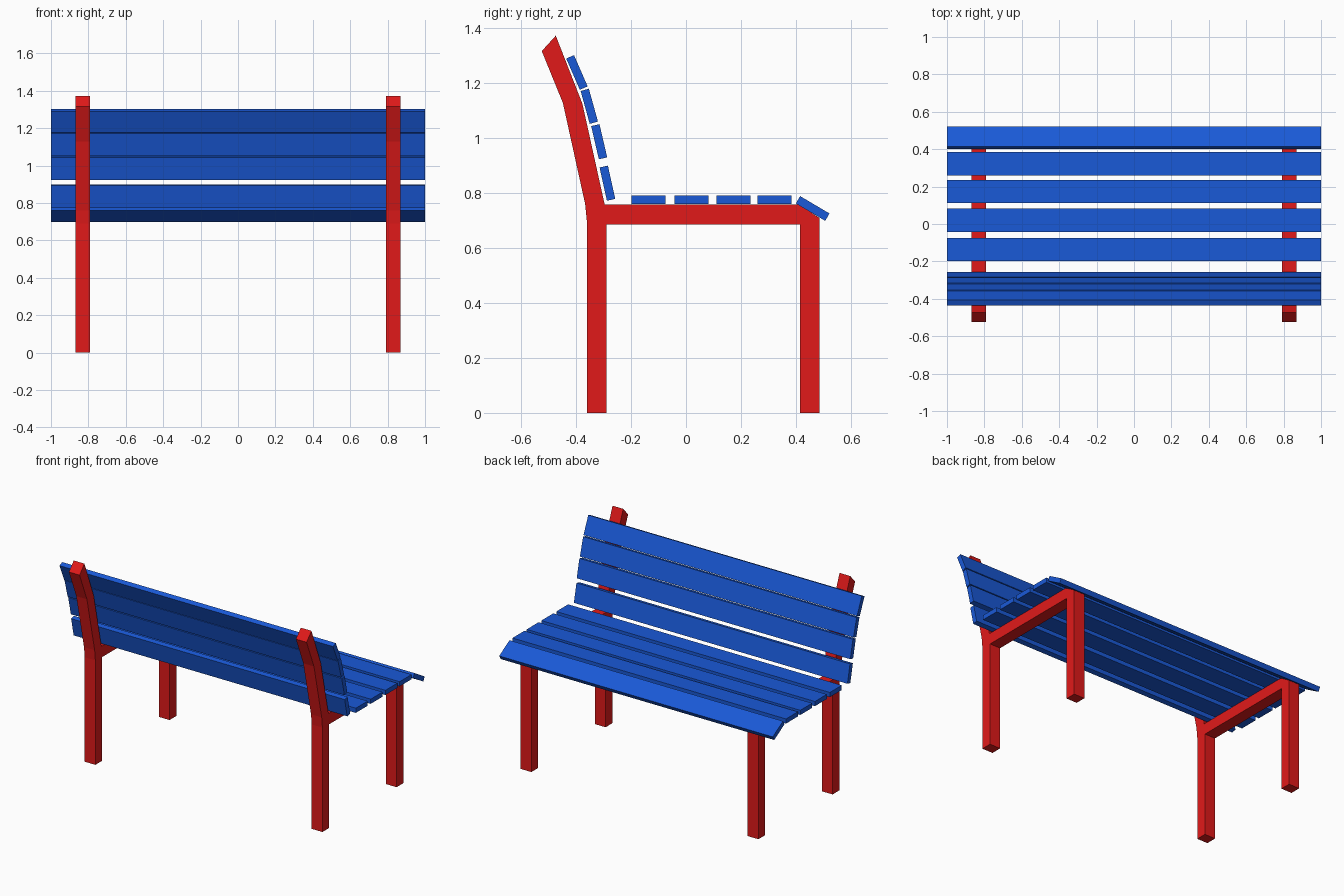
import bpy, bmesh
from math import atan2
from mathutils import Vector

if "Cube" in bpy.data.objects:
    bpy.data.objects.remove(bpy.data.objects["Cube"])


def material(name, color):
    m = bpy.data.materials.new(name)
    m.diffuse_color = color
    m.use_nodes = True
    m.node_tree.nodes["Principled BSDF"].inputs["Base Color"].default_value = m.diffuse_color
    return m


RED = material("red_paint", (0.75, 0.01, 0.01, 1))
BLUE = material("blue_paint", (0.01, 0.1, 0.68, 1))


def extruded(name, profile, x0, x1, mat):
    """Extrude a closed (y, z) profile from x0 to x1."""
    bm = bmesh.new()
    face = bm.faces.new([bm.verts.new((x0, y, z)) for y, z in profile])
    res = bmesh.ops.extrude_face_region(bm, geom=[face], use_keep_orig=True)
    moved = [g for g in res["geom"] if isinstance(g, bmesh.types.BMVert)]
    bmesh.ops.translate(bm, verts=moved, vec=(x1 - x0, 0, 0))
    bmesh.ops.recalc_face_normals(bm, faces=bm.faces)
    me = bpy.data.meshes.new(name)
    bm.to_mesh(me)
    bm.free()
    me.materials.append(mat)
    ob = bpy.data.objects.new(name, me)
    bpy.context.collection.objects.link(ob)
    return ob


def slat(name, center, direction, length=0.124, thick=0.031):
    """Full-width plank whose cross-section is centred and tilted in the yz plane."""
    c = Vector(center)
    d = Vector(direction).normalized()
    n = Vector((-d.y, d.x))
    u, v = d * length / 2, n * thick / 2
    extruded(name, [c - u - v, c + u - v, c + u + v, c - u + v], -1, 1, BLUE)


# side frames: bent back post, seat rail and front leg in one outline
frame = [(-0.36, 0), (-0.29, 0), (-0.29, 0.685), (0.415, 0.685), (0.415, 0),
         (0.485, 0), (0.485, 0.71), (0.41, 0.758), (-0.296, 0.758),
         (-0.377, 1.125), (-0.474, 1.373), (-0.525, 1.317),
         (-0.448, 1.128), (-0.367, 0.76), (-0.36, 0.69)]
for side, x in (("left", -0.83), ("right", 0.83)):
    extruded(side + "_frame", frame, x - 0.039, x + 0.039, RED)

# flat seat slats
for i, y in enumerate((-0.136, 0.02, 0.173, 0.322)):
    slat(f"seat_slat_{i + 1}", (y, 0.776), (1, 0))

# sloping front edge slat
slat("front_edge_slat", (0.461, 0.744), (0.105, -0.062))

# backrest slats, following the curve of the posts
back = [((-0.397, 1.239), (0.051, -0.117)),
        ((-0.352, 1.116), (0.033, -0.119)),
        ((-0.316, 0.987), (0.028, -0.121)),
        ((-0.286, 0.836), (0.027, -0.122))]
for i, (c, d) in enumerate(back):
    slat(f"back_slat_{i + 1}", c, d)
